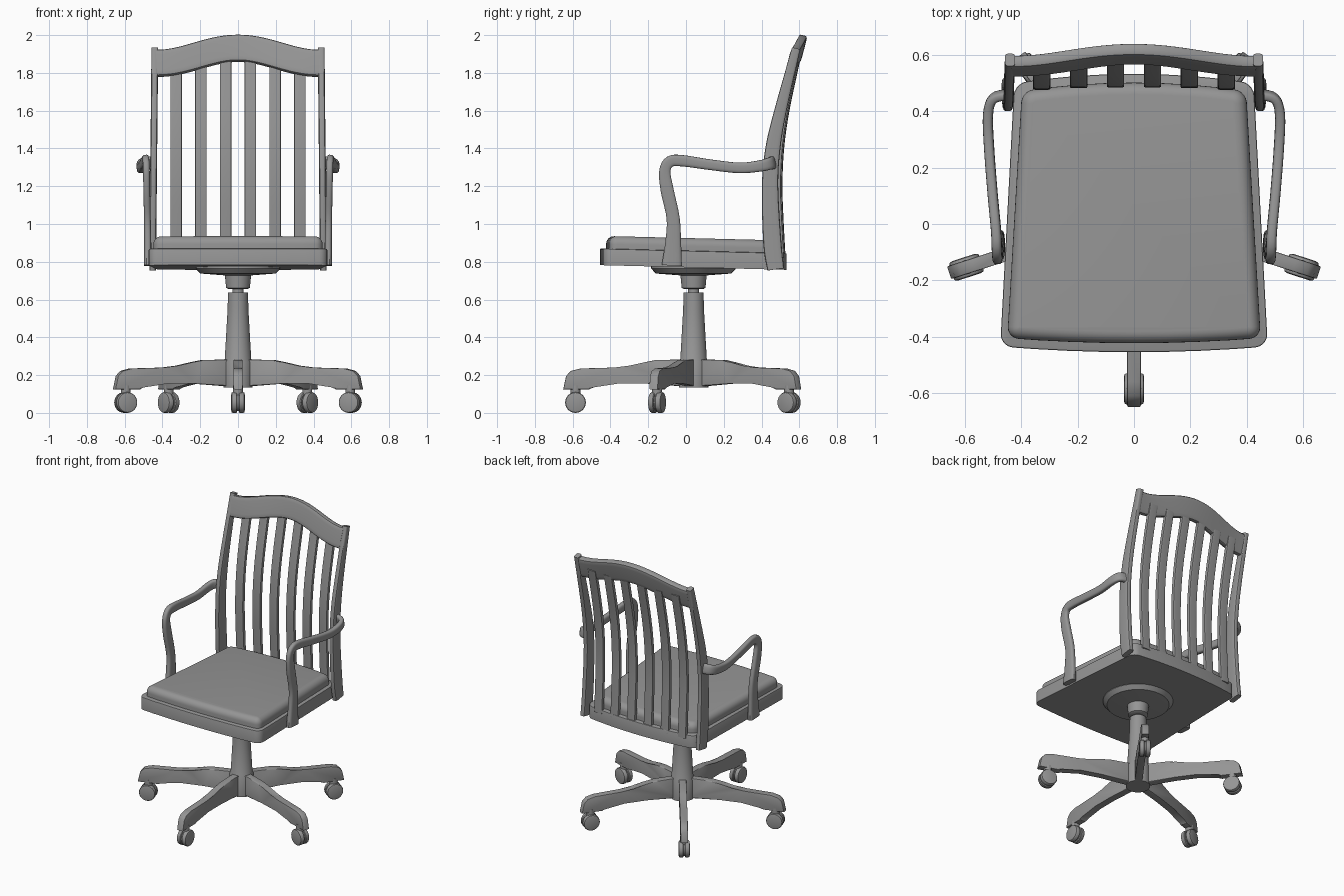
import bpy, bmesh, math
from mathutils import Vector, Matrix

if "Cube" in bpy.data.objects:
    bpy.data.objects.remove(bpy.data.objects["Cube"])

grey = bpy.data.materials.new("plain grey")
grey.use_nodes = True
GREY = (0.3, 0.3, 0.3, 1)
grey.diffuse_color = GREY
grey.node_tree.nodes["Principled BSDF"].inputs["Base Color"].default_value = GREY

BASE_Y = 0.04  # swivel axis


def finish(name, bm, angle=35):
    """Turn a bmesh into a shaded object."""
    bmesh.ops.recalc_face_normals(bm, faces=bm.faces)
    mesh = bpy.data.meshes.new(name)
    bm.to_mesh(mesh)
    bm.free()
    mesh.materials.append(grey)
    mesh.shade_smooth()
    mesh.set_sharp_from_angle(angle=math.radians(angle))
    obj = bpy.data.objects.new(name, mesh)
    bpy.context.collection.objects.link(obj)
    return obj


def bridge(bm, rings):
    """Skin a list of vertex rings and cap both ends."""
    n = len(rings[0])
    for a, b in zip(rings, rings[1:]):
        for i in range(n):
            j = (i + 1) % n
            bm.faces.new((a[i], a[j], b[j], b[i]))
    bm.faces.new(rings[0])
    bm.faces.new(rings[-1])


def smooth_path(keys, steps):
    """Catmull-Rom resampling of (x, y, z, width, depth) keys."""
    keys = [Vector(k) for k in keys]
    keys = [2 * keys[0] - keys[1]] + keys + [2 * keys[-1] - keys[-2]]
    out = []
    for a, b, c, d in zip(keys, keys[1:], keys[2:], keys[3:]):
        for s in range(steps):
            t = s / steps
            out.append(0.5 * (2 * b + (c - a) * t + (2 * a - 5 * b + 4 * c - d) * t ** 2
                              + (3 * b - a - 3 * c + d) * t ** 3))
    return out + [keys[-2]]


def sweep(name, keys, side, power=0.5, steps=4, sides=16):
    """Sweep a rounded section; width runs along side, depth across it."""
    path = smooth_path(keys, steps)
    pos = [Vector(p[:3]) for p in path]
    side = Vector(side)
    bm = bmesh.new()
    rings = []
    for i, p in enumerate(path):
        tangent = (pos[min(i + 1, len(pos) - 1)] - pos[max(i - 1, 0)]).normalized()
        side = (side - tangent * side.dot(tangent)).normalized()
        normal = tangent.cross(side)
        ring = []
        for k in range(sides):
            a = math.tau * (k + 0.5) / sides
            c, s = math.cos(a), math.sin(a)
            u = math.copysign(abs(c) ** power, c) * p[3] / 2
            v = math.copysign(abs(s) ** power, s) * p[4] / 2
            ring.append(bm.verts.new(pos[i] + side * u + normal * v))
        rings.append(ring)
    bridge(bm, rings)
    return finish(name, bm)


def revolve(name, profile, matrix, sides=32):
    """Turn an (r, z) profile around local z."""
    bm = bmesh.new()
    bridge(bm, [[bm.verts.new(matrix @ Vector((r * math.cos(math.tau * k / sides),
                                               r * math.sin(math.tau * k / sides), z)))
                 for k in range(sides)] for r, z in profile])
    return finish(name, bm)


def seat_slab(name, front_w, back_w, front, back, bow, z0, z1, corner, rim, rim_steps):
    """Tapered slab with bowed front and back, rounded corners and top rim."""
    bm = bmesh.new()
    n = 8
    ts = [2 * i / n - 1 for i in range(n + 1)]
    pts = [(t * front_w, front - bow[0] * (1 - t * t)) for t in ts]
    pts += [(-t * back_w, back + bow[1] * (1 - t * t)) for t in ts]
    rings = [[bm.verts.new((x, y, z)) for x, y in pts] for z in (z0, z1)]
    bridge(bm, rings)
    corners = [bm.edges.get((rings[0][i], rings[1][i])) for i in (0, n, n + 1, 2 * n + 1)]
    bmesh.ops.bevel(bm, geom=corners, offset=corner, segments=5, profile=0.5, affect='EDGES')
    top = [e for e in bm.edges if all(v.co.z > z1 - 0.001 for v in e.verts)]
    bmesh.ops.bevel(bm, geom=top, offset=rim, segments=rim_steps, profile=0.5, affect='EDGES')
    for v in bm.verts:  # slight backward tilt
        v.co.z -= 0.025 * (v.co.y + 0.45)
    return finish(name, bm)


# Seat frame and cushion
seat_slab("seat_frame", 0.475, 0.425, -0.435, 0.50, (0.02, 0.033), 0.782, 0.87, 0.045, 0.006, 2)
seat_slab("seat_cushion", 0.45, 0.398, -0.405, 0.472, (0.018, 0.03), 0.86, 0.937, 0.04, 0.042, 6)

# Back posts, arms
POST = [(0.76, 0.475, 0.09), (0.9, 0.457, 0.097), (1.2, 0.445, 0.087), (1.4, 0.46, 0.08),
        (1.6, 0.5, 0.065), (1.93, 0.583, 0.045)]
ARM = [(0.478, -0.075, 0.78, 0.04, 0.108), (0.478, -0.068, 0.9, 0.038, 0.085),
       (0.48, -0.068, 1.03, 0.036, 0.07), (0.483, -0.1, 1.18, 0.036, 0.07),
       (0.485, -0.112, 1.28, 0.036, 0.06), (0.487, -0.085, 1.33, 0.036, 0.06),
       (0.49, -0.02, 1.335, 0.036, 0.06), (0.503, 0.12, 1.315, 0.036, 0.056),
       (0.515, 0.28, 1.297, 0.036, 0.056), (0.518, 0.39, 1.307, 0.036, 0.06),
       (0.5, 0.445, 1.32, 0.034, 0.065), (0.45, 0.46, 1.325, 0.034, 0.07)]
for label, s in (("left", 1), ("right", -1)):
    sweep(label + "_back_post", [(s * (0.452 - 0.01 * (z - 0.76)), y, z, 0.036, d)
                                 for z, y, d in POST], (1, 0, 0), 0.45)
    sweep(label + "_arm", [(s * x, y, z, w, d) for x, y, z, w, d in ARM], (1, 0, 0), 0.6)

# Curved slats
SLAT = [(0.82, 0.5), (1.0, 0.49), (1.2, 0.483), (1.4, 0.492), (1.6, 0.52), (1.86, 0.575)]
for i in range(6):
    x = (i - 2.5) * 0.131
    bow = 0.015 * (1 - (x / 0.43) ** 2)
    sweep(f"back_slat_{i + 1}", [(x, y + bow, z, 0.062, 0.026) for z, y in SLAT],
          (1, 0, 0), 0.25)

# Crest rail with a raised, backward-bowed middle
crest = []
for i in range(17):
    x = -0.432 + 0.054 * i
    lift = 0.5 + 0.5 * math.cos(math.pi * x / 0.432)
    crest.append((x, 0.56 + 0.043 * lift, 1.85 + 0.08 * lift, 0.143, 0.046))
sweep("crest_rail", crest, (0, 0.26, 0.97), 0.3, 2)

# Swivel plate, cup and column
axis = Matrix.Translation((0, BASE_Y, 0))
revolve("swivel_plate", [(0.07, 0.728), (0.2, 0.738), (0.225, 0.765), (0.225, 0.775)], axis, 40)
revolve("swivel_cup", [(0.05, 0.655), (0.063, 0.662), (0.07, 0.735)], axis)
revolve("gas_stem", [(0.03, 0.6), (0.03, 0.68)], axis)
revolve("column", [(0.078, 0.135), (0.078, 0.27), (0.07, 0.285), (0.055, 0.55),
                   (0.053, 0.638)], axis)

# Five legs with twin-wheel casters
LEG = [(0.03, 0.283), (0.2, 0.28), (0.26, 0.268), (0.34, 0.245), (0.42, 0.24), (0.6, 0.235),
       (0.65, 0.222), (0.675, 0.195), (0.69, 0.125), (0.55, 0.125), (0.53, 0.14),
       (0.4, 0.155), (0.25, 0.155), (0.03, 0.138)]
WHEEL = [(0.042, -0.016), (0.052, -0.013), (0.055, -0.008), (0.055, 0.012), (0.05, 0.016)]
for i in range(5):
    turn = axis @ Matrix.Rotation(math.radians(72 * i - 90), 4, 'Z')
    bm = bmesh.new()
    bridge(bm, [[bm.verts.new((r, y, z)) for r, z in LEG] for y in (-0.024, 0.024)])
    rim = [e for e in bm.edges if abs(e.verts[0].co.y - e.verts[1].co.y) < 0.001]
    bmesh.ops.bevel(bm, geom=rim, offset=0.005, segments=2, profile=0.5, affect='EDGES')
    bm.transform(turn)
    finish(f"leg_{i + 1}", bm)
    hub = turn @ Matrix.Translation((0.625, 0, 0.055))
    for side, angle in (("a", 90), ("b", -90)):
        spin = Matrix.Rotation(math.radians(angle), 4, 'X')
        revolve(f"caster_wheel_{i + 1}{side}", WHEEL,
                hub @ spin @ Matrix.Translation((0, 0, -0.02)), 24)
    revolve(f"caster_axle_{i + 1}", [(0.045, -0.02), (0.045, 0.02)],
            hub @ Matrix.Rotation(math.radians(90), 4, 'X'), 24)
    revolve(f"caster_stem_{i + 1}", [(0.026, 0.04), (0.026, 0.09)], hub, 16)
